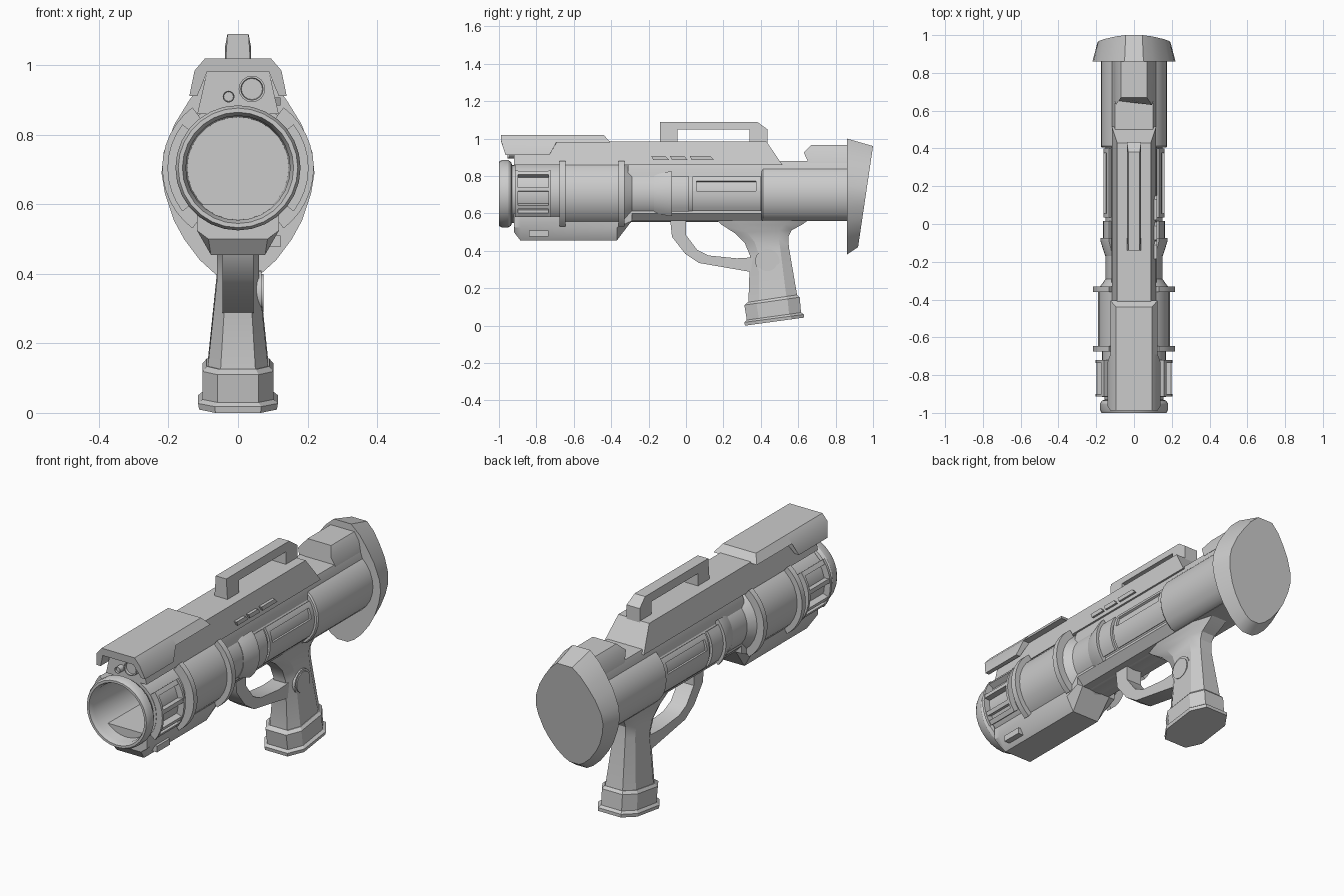
import bpy, bmesh
from math import sin, cos, pi, radians

if "Cube" in bpy.data.objects:
    bpy.data.objects.remove(bpy.data.objects["Cube"])

CZ = 0.705  # height of the tube axis


def make(name, verts, faces, smooth=30):
    mesh = bpy.data.meshes.new(name)
    mesh.from_pydata(verts, [], faces)
    bm = bmesh.new()
    bm.from_mesh(mesh)
    bmesh.ops.remove_doubles(bm, verts=bm.verts, dist=1e-5)
    bmesh.ops.recalc_face_normals(bm, faces=bm.faces)
    for f in bm.faces:
        f.smooth = True
    bm.to_mesh(mesh)
    bm.free()
    mesh.set_sharp_from_angle(angle=radians(smooth))
    ob = bpy.data.objects.new(name, mesh)
    bpy.context.collection.objects.link(ob)
    return ob


def loft(name, rings, smooth=30):
    """Skin a list of equal-length point rings and cap both ends."""
    n = len(rings[0])
    verts = [p for r in rings for p in r]
    faces = [(i * n + j, i * n + (j + 1) % n, (i + 1) * n + (j + 1) % n, (i + 1) * n + j)
             for i in range(len(rings) - 1) for j in range(n)]
    faces += [tuple(range(n)), tuple(range(len(verts) - n, len(verts)))]
    return make(name, verts, faces, smooth)


def lathe(name, prof, cx=0, cz=CZ, n=28):
    """Revolve (radius, y) points, which start and end on the axis."""
    rings = [[(cx + r * cos(2 * pi * k / n), y, cz + r * sin(2 * pi * k / n))
              for k in range(n)] for r, y in prof]
    verts = [p for r in rings for p in r]
    faces = [(i * n + j, i * n + (j + 1) % n, (i + 1) * n + (j + 1) % n, (i + 1) * n + j)
             for i in range(1, len(prof) - 2) for j in range(n)]
    last = (len(prof) - 2) * n
    faces += [tuple(range(n, 2 * n)), tuple(range(last, last + n))]
    ob = make(name, verts, faces)
    bm = bmesh.new()
    bm.from_mesh(ob.data)
    bmesh.ops.delete(bm, geom=[v for v in bm.verts if not v.link_faces], context='VERTS')
    bm.to_mesh(ob.data)
    bm.free()
    return ob


def side_prism(name, pts, x0, x1, smooth=20):
    return loft(name, [[(x, y, z) for y, z in pts] for x in (x0, x1)], smooth)


def y_prism(name, pts, ys):
    """Mirror a half section of (x, z) points and extrude along y."""
    full = pts + [(-x, z) for x, z in reversed(pts)]
    return loft(name, [[(x, y, z) for x, z in full] for y in ys])


def sector(name, r0, r1, y0, y1, a0, a1, steps=8):
    """Curved block around the tube axis, on both sides."""
    for side, label in ((1, "right"), (-1, "left")):
        rings = []
        for k in range(steps + 1):
            a = radians(a0 + (a1 - a0) * k / steps)
            rings.append([(side * r * cos(a), y, CZ + r * sin(a))
                          for r, y in ((r0, y0), (r1, y0), (r1, y1), (r0, y1))])
        loft(f"{name}_{label}", rings)


# Muzzle, bore, front housing and central tube in one turned piece
lathe("barrel", [(0, -.45), (.146, -.45), (.15, -.975), (.16, -1), (.172, -1), (.18, -.985),
                 (.18, -.95), (.17, -.935), (.155, -.93), (.155, -.915), (.17, -.915),
                 (.17, -.66), (.19, -.66), (.19, -.345), (.15, -.29), (.15, .42), (0, .42)])

# Wider rear tube, flattened underneath
rear = lathe("rear_tube", [(0, .405), (.17, .405), (.176, .412), (.176, .87), (0, .87)])
for v in rear.data.vertices:
    v.co.z = max(v.co.z, .56)

# Spine running through the tube: flat top and bottom rails
y_prism("spine", [(.08, .56), (.118, .6), (.118, .83), (.1, .88)], (-.31, .87))

# Lower front keel
keel = [(-.92, .085, .5), (-.885, .078, .455), (-.37, .078, .455), (-.29, .085, .56)]
loft("keel", [[(-b, y, z), (b, y, z), (.118, y, max(z, .525)), (.118, y, .6), (-.118, y, .6),
               (-.118, y, max(z, .525))] for y, b, z in keel])
side_prism("keel_block", [(-.84, .478), (-.735, .478), (-.735, .51), (-.84, .51)], .07, .122)

# Clamp ribs on the front housing and stepped collar behind it
for i, y in enumerate((-.66, -.345)):
    sector(f"housing_rib_{i}", .16, .218, y - .015, y + .015, -53, 53, 12)
for side in (1, -1):
    rings = []
    for k in range(11):
        a = radians(-42 + 84 * k / 10)
        rings.append([(side * r * cos(a), y, CZ + r * sin(a)) for r, y in
                      ((.14, -.17), (.152, -.17), (.178, -.09), (.178, -.075), (.14, -.075))])
    loft("collar_" + ("right" if side > 0 else "left"), rings)

# Vent cages near the muzzle
for i, (a0, a1) in enumerate(((-38, -31), (-24, -18), (4, 10), (31, 38))):
    sector(f"vent_bar_{i}", .16, .2, -.91, -.725, a0, a1, 2)
for i, y in enumerate((-.913, -.735)):
    sector(f"vent_end_{i}", .16, .203, y, y + .014, -38, 38)

# Side panels with a slot
sector("side_block", .14, .163, -.075, .015, -35, 35)
for i, (y0, y1, a0, a1) in enumerate(((.035, .4, -35, 5), (.035, .4, 25, 35),
                                      (.035, .055, 5, 25), (.375, .4, 5, 25))):
    sector(f"side_panel_{i}", .14, .161, y0, y1, a0, a1, 5)

# Top rail with sloping rear end
rail = [[(-.117, y0, .86), (.117, y0, .86), (.089, y1, .985), (-.089, y1, .985)]
        for y0, y1 in ((-.92, -.92), (.515, .43))]
loft("top_rail", rail)
for i, (a, b) in enumerate(((-.185, -.11), (-.085, -.01), (.02, .13))):
    side_prism(f"rail_vent_{i}", [(a + .01, .885), (b + .02, .885), (b, .907), (a, .907)], .08, .122)

# Sensor hood: front shell with side skirts, then the plate behind it
hood = [(.088, .983), (.117, .912), (.14, .912), (.125, .985), (.095, 1.02)]
loft("sensor_hood", [[(x, (yf if z > .95 else yl), z) for x, z in
                      hood + [(-x, z) for x, z in reversed(hood)]]
                     for yf, yl in ((-.988, -.965), (-.69, -.73))])
loft("hood_plate", [[(-.125, y0, .98), (.125, y0, .98), (.095, y1, 1.02), (-.095, y1, 1.02)]
                    for y0, y1 in ((-.7, -.7), (-.405, -.44))])
for name, x, z, r, y in (("large_lens", .04, .932, .038, -.945), ("small_lens", -.027, .91, .017, -.955)):
    lathe(name, [(0, y + .012), (r * .8, y + .012), (r * .85, y), (r, y), (r, -.9), (0, -.9)], x, z, 16)

# Carry handle, narrowing toward the top
handle = side_prism("carry_handle", [(-.14, .975), (-.14, 1.09), (.38, 1.09), (.435, 1.05), (.435, .975),
                                     (.34, .975), (.34, 1.05), (-.045, 1.05), (-.045, .975)], -.038, .038)
for v in handle.data.vertices:
    if v.co.z > 1.06:
        v.co.x *= .8

# Cheek rest in front of the shoulder plate
cheek = [(.655, .105, .87), (.63, .095, .925), (.67, .068, .965)]
half = [[(s * w, y, z) for y, w, z in cheek] for s in (1, -1)]
front = half[0] + half[1][::-1]
loft("cheek_rest", [front, [(x, .88, z) for x, y, z in front]])

# Shoulder plate with tilted, smaller rear face
outline = [(.05, 1.0), (.1, .955), (.14, .9), (.183, .83), (.214, .75), (.22, .69), (.21, .63),
           (.185, .555), (.155, .5), (.11, .44), (.066, .4), (.03, .38)]
outline += [(-x, z) for x, z in reversed(outline)]
plate_rear = []
for x, z in outline:
    t = (z - .38) / .62
    plate_rear.append((x * .88, .92 + .08 * t, .42 + .54 * t))
loft("shoulder_plate", [[(x, .86, z) for x, z in outline], plate_rear], 35)


# Grip and its foot: eight-sided sections from front point to rear point
def grip_ring(yf, zf, yr, zr, w):
    half = [(0, .58 * w), (.22, w), (.78, w), (1, .58 * w)]
    pts = half + [(t, -x) for t, x in reversed(half)]
    return [(x, yf + (yr - yf) * t, zf + (zr - zf) * t) for t, x in pts]


loft("grip", [grip_ring(*s) for s in (
    (.15, .575, .67, .575, .08), (.19, .54, .62, .54, .075), (.26, .495, .565, .51, .066),
    (.315, .44, .547, .475, .06), (.342, .375, .55, .42, .06), (.333, .1, .598, .14, .089))], 25)
loft("grip_foot", [grip_ring(*s) for s in (
    (.33, .125, .595, .165, .09), (.312, .11, .608, .152, .102), (.325, .03, .615, .07, .102),
    (.312, .018, .63, .06, .115), (.315, .0, .63, .043, .112))], 15)
for name, r, x in (("grip_button_rim", .065, .068), ("grip_button", .054, .073)):
    side_prism(name, [(.435 + r * cos(k * pi / 12), .345 + r * sin(k * pi / 12))
                      for k in range(24)], .03, x)

# Trigger guard
side_prism("trigger_guard", [(-.085, .57), (-.075, .475), (-.005, .385), (.07, .335), (.36, .285),
                             (.36, .365), (.27, .36), (.12, .375), (.06, .405), (.0, .485), (.0, .57)],
           -.045, .045, 35)
